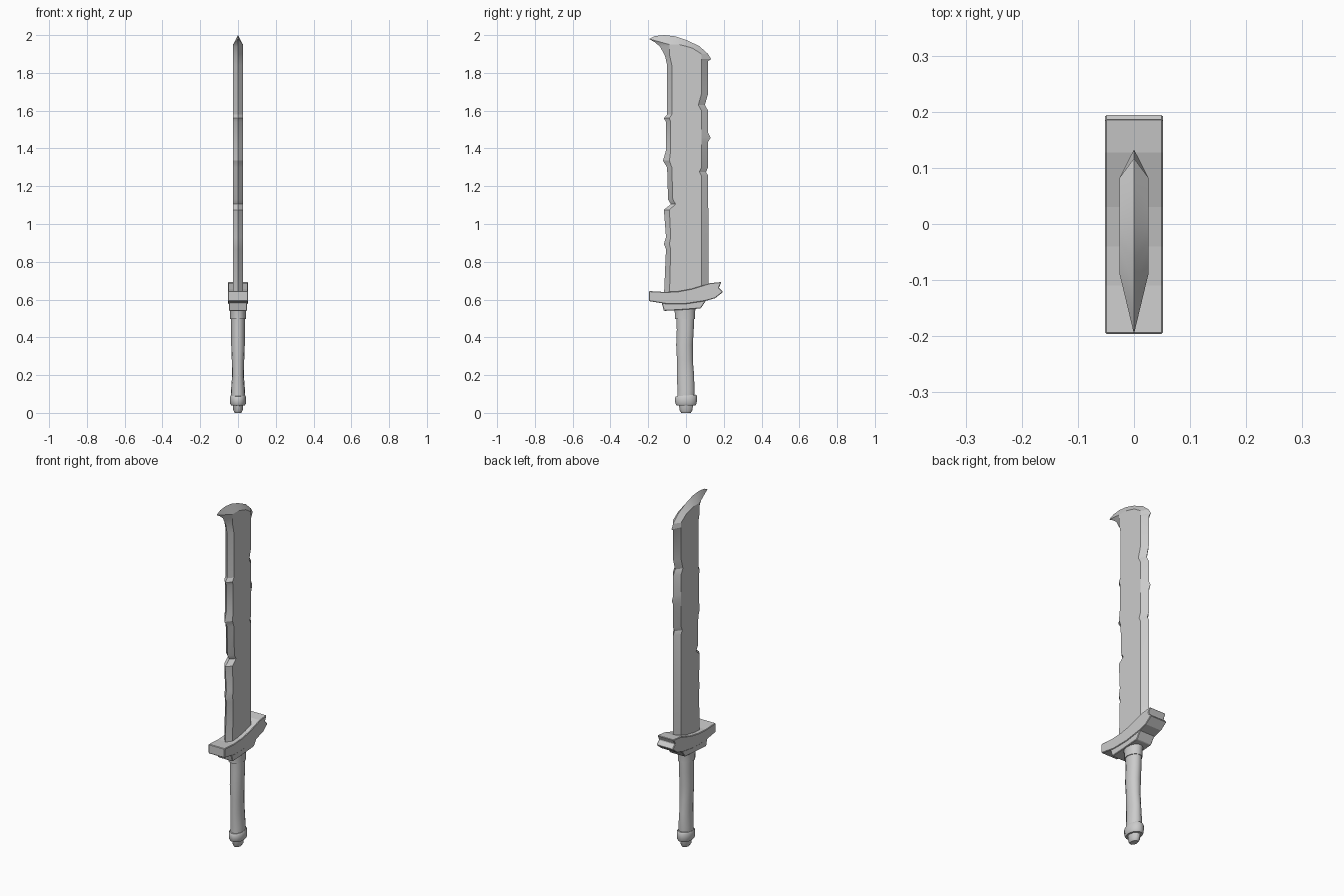
import bpy, bmesh, math

if "Cube" in bpy.data.objects:
    bpy.data.objects.remove(bpy.data.objects["Cube"])


def finish(bm, name, angle=30, bevel=0):
    bmesh.ops.remove_doubles(bm, verts=bm.verts, dist=0.0005)
    bmesh.ops.recalc_face_normals(bm, faces=bm.faces)
    me = bpy.data.meshes.new(name)
    bm.to_mesh(me)
    bm.free()
    ob = bpy.data.objects.new(name, me)
    bpy.context.collection.objects.link(ob)
    bpy.ops.object.select_all(action='DESELECT')
    ob.select_set(True)
    bpy.context.view_layer.objects.active = ob
    if bevel:
        mod = ob.modifiers.new("soft_edges", 'BEVEL')
        mod.width = bevel
        mod.segments = 1
    if angle:
        bpy.ops.object.shade_smooth_by_angle(angle=math.radians(angle))
    return ob


def slab(name, profile, half):
    """Extrude a (y, z) side profile to x = +-half."""
    bm = bmesh.new()
    face = bm.faces.new([bm.verts.new((-half, y, z)) for y, z in profile])
    ext = bmesh.ops.extrude_face_region(bm, geom=[face])["geom"]
    for v in ext:
        if isinstance(v, bmesh.types.BMVert):
            v.co.x = half
    return finish(bm, name, 0, 0.003)


def loft(name, rings, sides=14):
    """Stack elliptical rings: z, x radius, y radius, y centre, tilt."""
    bm = bmesh.new()
    loops = []
    for z, rx, ry, cy, tilt in rings:
        loop = []
        for i in range(sides):
            a = 2 * math.pi * i / sides
            y = ry * math.sin(a)
            loop.append(bm.verts.new((rx * math.cos(a), cy + y, z + tilt * y)))
        loops.append(loop)
    for a, b in zip(loops, loops[1:]):
        for i in range(sides):
            j = (i + 1) % sides
            bm.faces.new((a[i], a[j], b[j], b[i]))
    bm.faces.new(loops[0])
    bm.faces.new(loops[-1])
    return finish(bm, name, 40)


# Blade: chipped cutting outline at x = 0, joined to raised flats on both sides
outline = [
    (-.117, .61), (-.106, .867), (-.117, .894), (-.106, .93), (-.117, 1.075),
    (-.08, 1.105), (-.095, 1.13), (-.1, 1.3), (-.122, 1.335), (-.106, 1.39),
    (-.106, 1.54), (-.117, 1.56), (-.1, 1.58), (-.1, 1.84), (-.111, 1.89),
    (-.138, 1.94), (-.165, 1.962), (-.196, 1.98), (-.164, 1.995), (-.115, 2.0),
    (-.06, 1.994), (0, 1.975), (.07, 1.942), (.117, 1.9), (.133, 1.873),
    (.117, 1.863), (.117, 1.69), (.1, 1.63), (.117, 1.6), (.117, 1.483),
    (.13, 1.456), (.117, 1.435), (.117, 1.3), (.106, 1.276), (.117, 1.255),
    (.12, .61)]


def inset(y, z):
    if y < -.05:
        y = max(y + .025, -.088)
    elif y > .05:
        y = min(y - .035, .082)
    return y, min(z, 1.95 - .3 * max(0, y + .03))


bm = bmesh.new()
rim = [bm.verts.new((0, y, z)) for y, z in outline]
for side in (-1, 1):
    flat = [bm.verts.new((side * .026, *inset(y, z))) for y, z in outline]
    for i in range(len(rim)):
        j = (i + 1) % len(rim)
        bm.faces.new((rim[i], rim[j], flat[j], flat[i]))
    bm.faces.new(flat)
bmesh.ops.dissolve_degenerate(bm, dist=.0005, edges=bm.edges)
finish(bm, "blade", 25)

# Guard: sweeping crosspiece with a split end, and a lower block
slab("guard", [(-.196, .645), (-.11, .64), (-.04, .644), (.03, .657), (.127, .687),
               (.188, .693), (.174, .663), (.196, .64), (.154, .607), (.1, .592),
               (0, .577), (-.1, .576), (-.196, .592)], .052)
slab("guard_block", [(-.13, .6), (-.127, .576), (-.117, .54), (-.03, .545),
                     (.078, .553), (.106, .595), (.106, .61)], .048)

# Collar under the guard
loft("collar", [(.496, .041, .054, -.006, 0), (.535, .042, .055, -.006, 0),
                (.56, .044, .06, -.006, 0)])

# Slightly uneven grip
loft("grip", [(.07, .036, .046, -.002, 0), (.12, .037, .046, 0, 0),
              (.2, .031, .047, -.003, 0), (.28, .033, .043, -.006, 0),
              (.36, .036, .045, -.008, 0), (.44, .036, .046, -.004, 0),
              (.52, .037, .049, -.004, 0)])

# Pommel ring and end knob
loft("pommel_ring", [(.04, .036, .052, 0, 0), (.05, .042, .058, 0, 0),
                     (.085, .042, .06, 0, .08), (.092, .038, .055, 0, .08)])
loft("pommel_knob", [(0, .017, .026, 0, 0), (.013, .025, .036, 0, 0),
                     (.045, .028, .039, 0, 0)], 10)
